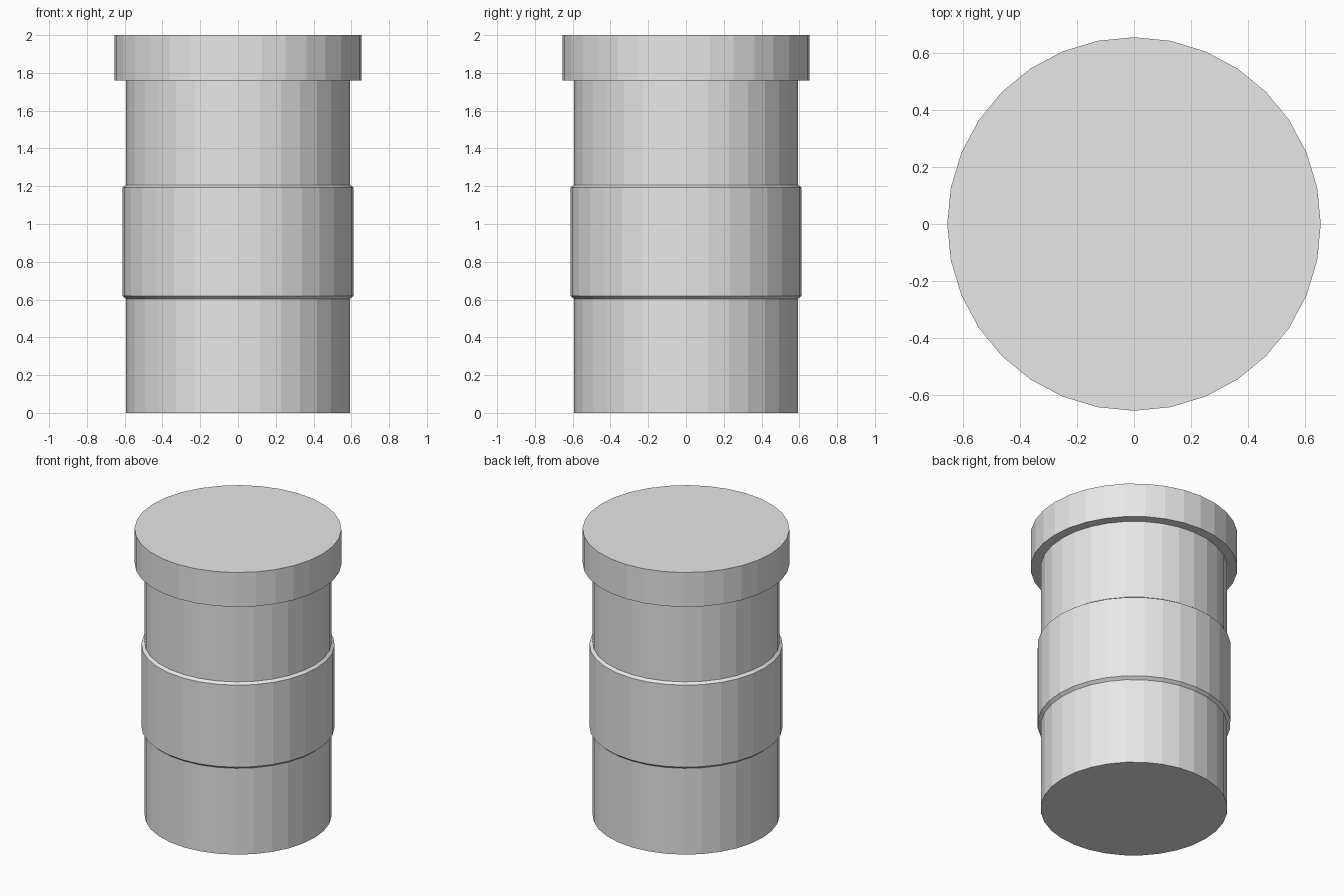
import bpy
import bmesh
from math import cos, sin, tau

SIDES = 32

if "Cube" in bpy.data.objects:
    bpy.data.objects.remove(bpy.data.objects["Cube"], do_unlink=True)

# One plain grey for the whole model
grey = bpy.data.materials.new("light_grey")
grey.use_nodes = True
colour = (0.8, 0.8, 0.8, 1.0)
grey.diffuse_color = colour
grey.node_tree.nodes["Principled BSDF"].inputs["Base Color"].default_value = colour


def turned_part(name, profile):
    """Closed, flat-faced solid of revolution from (radius, height) pairs."""
    bm = bmesh.new()
    rings = [[bm.verts.new((r * cos(tau * i / SIDES), r * sin(tau * i / SIDES), z))
              for i in range(SIDES)] for r, z in profile]
    for low, high in zip(rings, rings[1:]):
        for i in range(SIDES):
            j = (i + 1) % SIDES
            bm.faces.new((low[i], low[j], high[j], high[i]))
    bm.faces.new(rings[0][::-1])
    bm.faces.new(rings[-1])
    mesh = bpy.data.meshes.new(name)
    bm.to_mesh(mesh)
    bm.free()
    mesh.materials.append(grey)
    obj = bpy.data.objects.new(name, mesh)
    bpy.context.collection.objects.link(obj)
    return obj


# Main barrel, reaching just inside the cap
turned_part("barrel", [(0.592, 0), (0.592, 1.78)])
# Slightly wider sleeve with chamfered rims
turned_part("sleeve", [(0.592, 0.603), (0.612, 0.62), (0.612, 1.193), (0.592, 1.207)])
# Overhanging lid
turned_part("cap", [(0.655, 1.76), (0.655, 2)])
